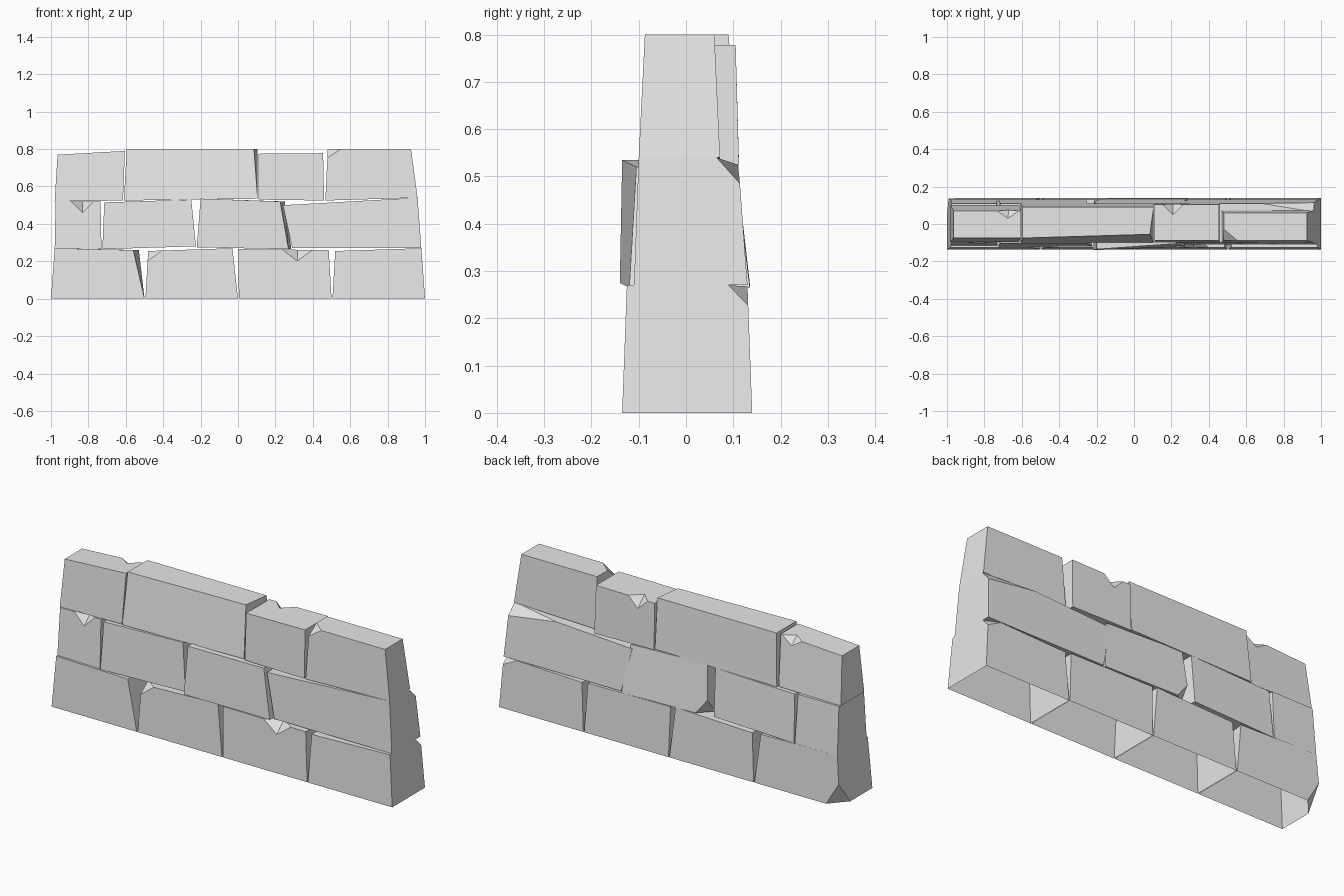
import bpy, bmesh, math
from mathutils import Vector

cube = bpy.data.objects.get("Cube")
if cube:
    bpy.data.objects.remove(cube)

stone = bpy.data.materials.new("light_grey_stone")
stone.use_nodes = True
stone.diffuse_color = (0.8, 0.8, 0.8, 1)
stone.node_tree.nodes["Principled BSDF"].inputs["Base Color"].default_value = (0.8, 0.8, 0.8, 1)

# Corners are named left/right (L/R seen from the front), front/back (F/B), low/top (D/U)
SIDES = ["LFD RFD RFU LFU", "RBD LBD LBU RBU", "LBD LFD LFU LBU",
         "RFD RBD RBU RFU", "LFU RFU RBU LBU", "LBD RBD RFD LFD"]


def notch(points, faces, start, end, t0, t1, depth):
    """Chip a V out of the edge between two corners, biting into both faces."""
    a, b = points[start], points[end]
    tag = start + end
    left, right = tag + "0", tag + "1"
    points[left], points[right] = a.lerp(b, t0), a.lerp(b, t1)
    middle = (points[left] + points[right]) / 2
    tips = []
    for face in faces:
        if start in face and end in face:
            corners = [points[n] for n in face if len(n) == 3]
            centre = sum(corners, Vector()) / len(corners)
            inward = centre - middle
            inward -= inward.project(b - a)
            tip = tag + "tip" + str(len(tips))
            points[tip] = middle + inward.normalized() * depth
            tips.append(tip)
            i = face.index(start)
            if face[(i + 1) % len(face)] == end:
                face[i + 1:i + 1] = [left, tip, right]
            else:
                i = face.index(end)
                face[i + 1:i + 1] = [right, tip, left]
    faces += [[left] + tips, [right] + tips]


def cut_corner(bm, corner, size):
    """Slice one corner off with a plane; size is signed along each axis."""
    p = [corner + Vector([size[i] if i == k else 0 for i in range(3)]) for k in range(3)]
    normal = (p[1] - p[0]).cross(p[2] - p[0]).normalized()
    if normal.dot(corner - p[0]) < 0:
        normal.negate()
    cut = bmesh.ops.bisect_plane(bm, geom=bm.verts[:] + bm.edges[:] + bm.faces[:],
                                 plane_co=p[0], plane_no=normal, clear_outer=True)
    edges = [e for e in cut["geom_cut"] if isinstance(e, bmesh.types.BMEdge)]
    bmesh.ops.edgenet_fill(bm, edges=edges)


def block(name, low, top, z, front, back, shift=None, notches=(), cuts=None, open_base=False):
    """low/top: left and right x; z: low left, low right, top left, top right;
    front/back: y at the low and the top edge; shift: offsets of single corners."""
    points = {}
    for i, side in enumerate("LR"):
        for face, y in (("F", front), ("B", back)):
            points[side + face + "D"] = Vector((low[i], y[0], z[i]))
            points[side + face + "U"] = Vector((top[i], y[1], z[i + 2]))
    for corner, offset in (shift or {}).items():
        points[corner] += Vector(offset)
    faces = [side.split() for side in SIDES]
    for item in notches:
        notch(points, faces, *item)
    bm = bmesh.new()
    verts = {n: bm.verts.new(co) for n, co in points.items()}
    for face in faces:
        bm.faces.new([verts[n] for n in face])
    for corner, size in (cuts or {}).items():
        cut_corner(bm, points[corner], size)
    bmesh.ops.recalc_face_normals(bm, faces=bm.faces[:])
    if open_base:
        base = [f for f in bm.faces if all(abs(v.co.z) < 0.001 for v in f.verts)]
        bmesh.ops.delete(bm, geom=base, context='FACES')
    mesh = bpy.data.meshes.new(name)
    bm.to_mesh(mesh)
    bm.free()
    mesh.materials.append(stone)
    obj = bpy.data.objects.new(name, mesh)
    bpy.context.collection.objects.link(obj)
    bpy.ops.object.select_all(action='DESELECT')
    obj.select_set(True)
    bpy.context.view_layer.objects.active = obj
    bpy.ops.object.shade_smooth_by_angle(angle=math.radians(25))


# Bottom course, hollow underneath
base = dict(front=(-.135, -.125), back=(.14, .13), open_base=True)
block("bottom_block_far_right", (-1, -.5), (-.98, -.53), (0, 0, .27, .26), **base,
      shift={"RFU": (-.03, 0, 0)}, cuts={"LBD": (.08, -.09, .14)})
block("bottom_block_mid_right", (-.495, 0), (-.48, -.03), (0, 0, .255, .27), **base,
      cuts={"LFU": (.07, .06, -.05)})
block("bottom_block_mid_left", (.005, .5), (0, .485), (0, 0, .265, .26), **base,
      notches=[("LFU", "RFU", .49, .82, .06)])
block("bottom_block_far_left", (.505, 1), (.52, .98), (0, 0, .255, .27), **base,
      cuts={"RBU": (-.08, -.04, -.04)})

# Middle course
block("middle_block_far_right", (-.98, -.73), (-.975, -.735), (.27, .265, .52, .52),
      (-.115, -.1), (.13, .11), notches=[("LFU", "RFU", .35, .85, .06)])
block("middle_block_mid_right", (-.725, -.225), (-.715, -.25), (.265, .28, .515, .53),
      (-.12, -.105), (.13, .11), shift={"RBD": (-.03, 0, 0)})
block("middle_block_mid_left", (-.22, .285), (-.2, .25), (.275, .265, .535, .52),
      (-.14, -.135), (.135, .105), shift={"RFU": (-.025, .03, 0), "RFD": (-.015, .02, 0)},
      cuts={"LBD": (.07, -.07, .1)})
block("middle_block_far_left", (.29, .98), (.24, .96), (.27, .27, .5, .54),
      (-.11, -.1), (.13, .11), cuts={"RBU": (-.4, -.045, -.05)})

# Top course
block("top_block_far_right", (-.98, -.615), (-.965, -.605), (.52, .525, .77, .79),
      (-.095, -.075), (.1, .07), notches=[("LBU", "RBU", .65, .97, .04)])
block("top_block_mid_right", (-.61, .105), (-.595, .105), (.525, .535, .8, .8),
      (-.1, -.065), (.11, .09), shift={"RFU": (-.02, .01, 0), "LFU": (0, -.01, 0)})
block("top_block_mid_left", (.11, .46), (.11, .455), (.53, .525, .775, .778),
      (-.1, -.088), (.112, .105), notches=[("LBU", "RBU", .12, .45, .055)])
block("top_block_far_left", (.467, .96), (.48, .925), (.525, .54, .8, .8),
      (-.1, -.087), (.072, .06), cuts={"LFU": (.07, .06, -.045)})
